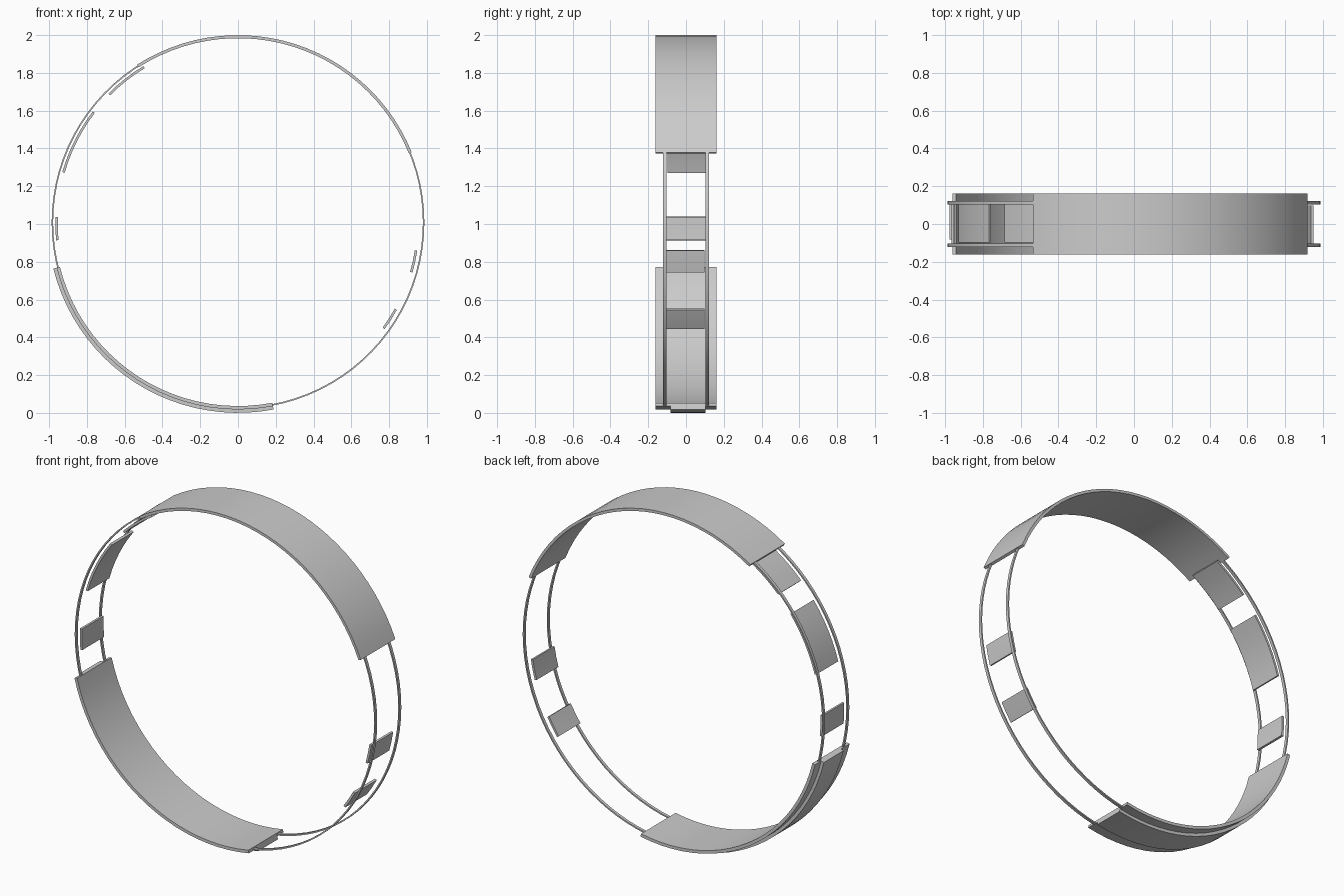
import bpy, bmesh
from math import radians, cos, sin, ceil

if "Cube" in bpy.data.objects:
    bpy.data.objects.remove(bpy.data.objects["Cube"])

CENTRE_Z = 1.008


def band(name, a0, a1, r0, r1, y0, y1, step=4.0):
    """Curved strip of rectangular section swept about the y axis (angles in degrees)."""
    closed = abs(a1 - a0) >= 360
    n = max(2, ceil(abs(a1 - a0) / step))
    bm = bmesh.new()
    rings = []
    for i in range(n if closed else n + 1):
        a = radians(a0 + (a1 - a0) * i / n)
        rings.append([bm.verts.new((r * cos(a), y, CENTRE_Z + r * sin(a)))
                      for r, y in ((r0, y0), (r1, y0), (r1, y1), (r0, y1))])
    for i in range(n):
        p, q = rings[i], rings[(i + 1) % len(rings)]
        for k in range(4):
            m = (k + 1) % 4
            bm.faces.new((p[k], p[m], q[m], q[k]))
    if not closed:
        bm.faces.new(rings[0])
        bm.faces.new(rings[-1])
    bmesh.ops.recalc_face_normals(bm, faces=bm.faces)
    mesh = bpy.data.meshes.new(name)
    bm.to_mesh(mesh)
    bm.free()
    obj = bpy.data.objects.new(name, mesh)
    bpy.context.collection.objects.link(obj)
    bpy.ops.object.select_all(action='DESELECT')
    obj.select_set(True)
    bpy.context.view_layer.objects.active = obj
    bpy.ops.object.shade_smooth_by_angle(angle=radians(30))
    return obj


# two thin full-circle rails
for name, y in (("front_rail", -0.113), ("back_rail", 0.113)):
    band(name, 0, 360, 0.979, 0.987, y - 0.009, y + 0.009)

# wide curved shells, plus the narrower strip under the lower one
band("upper_shell", 22, 122.7, 0.976, 0.992, -0.162, 0.162)
band("lower_shell", 194, 280.8, 0.972, 0.990, -0.162, 0.162)
band("lower_outer_strip", 194, 280.8, 0.990, 1.008, -0.082, 0.104)

# small plates between the rails: start angle, end angle, inner radius, y shift
plates = [(121.2, 135.2, 0.955, 0.003), (142.6, 164.0, 0.955, 0.003),
          (178.2, 185.6, 0.955, 0.0), (-16.0, -8.9, 0.948, -0.003),
          (-36.0, -28.8, 0.947, -0.003)]
for i, (a0, a1, r, dy) in enumerate(plates):
    band(f"small_plate_{i + 1}", a0, a1, r, r + 0.013, dy - 0.102, dy + 0.102)
